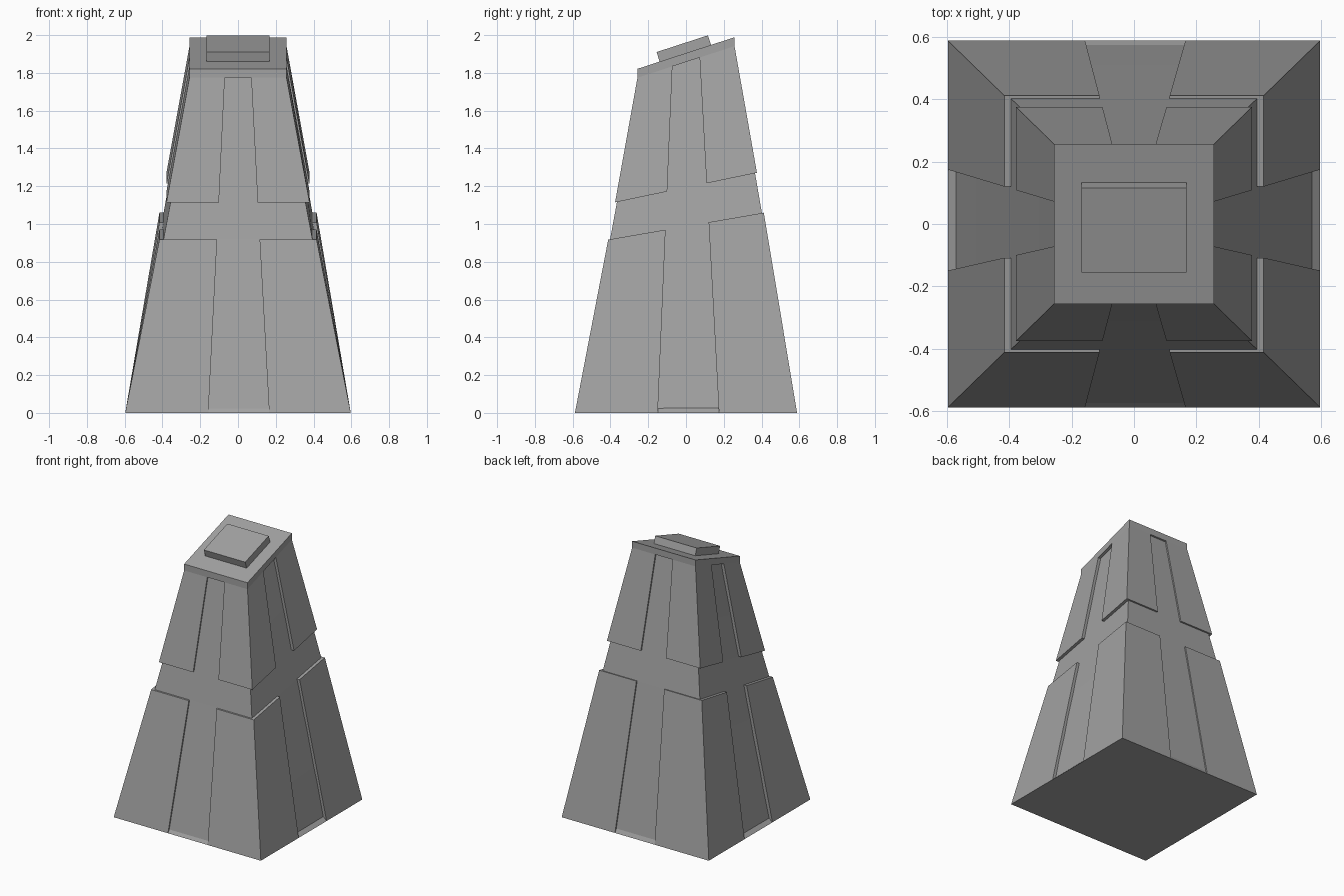
import bpy
from math import atan
from mathutils import Matrix

cube = bpy.data.objects.get("Cube")
if cube:
    bpy.data.objects.remove(cube, do_unlink=True)

stone = bpy.data.materials.new("grey_stone")
stone.use_nodes = True
GREY = (0.36, 0.36, 0.36, 1)
stone.diffuse_color = GREY
stone.node_tree.nodes["Principled BSDF"].inputs["Base Color"].default_value = GREY

SLOPE = 0.325                  # tilt of the roof
LEDGE, LOW, HIGH = 0.0135, 0.532, 0.642   # fractions of the tower height


def half(t):
    """Half width and half depth of the tower at height fraction t."""
    return 0.597 - 0.34 * t, 0.588 - 0.331 * t


def level(y, t):
    return t * (1.858 + SLOPE * y)


def loft(name, rings):
    """Closed solid through a stack of four-cornered rings."""
    verts = [p for ring in rings for p in ring]
    last = len(verts) - 4
    faces = [(3, 2, 1, 0), tuple(range(last, last + 4))]
    for r in range(0, last, 4):
        for i in range(4):
            j = (i + 1) % 4
            faces.append((r + i, r + j, r + j + 4, r + i + 4))
    mesh = bpy.data.meshes.new(name)
    mesh.from_pydata(verts, [], faces)
    mesh.materials.append(stone)
    obj = bpy.data.objects.new(name, mesh)
    bpy.context.collection.objects.link(obj)
    return obj


def rect(x0, x1, y0, y1, t, lift=0):
    x0, x1 = sorted((x0, x1))
    y0, y1 = sorted((y0, y1))
    return [(x, y, level(y, t) + lift)
            for x, y in ((x0, y0), (x1, y0), (x1, y1), (x0, y1))]


def tower_ring(t, inset_x=0, inset_y=0, lift=0):
    x, y = half(t)
    x, y = x - inset_x, y - inset_y
    return rect(-x, x, -y, y, t, lift)


# Recessed core, flaring to the full outline at its foot
heights = [LEDGE, 0.2, 0.4, LOW, HIGH, 0.8, 1]
loft("core", [tower_ring(0)] + [tower_ring(t, 0.022, 0.01) for t in heights])


# Raised corner panels in two tiers, leaving cross-shaped grooves
def panel_ring(t, sx, sy):
    x, y = half(t)
    groove_x = sx * (0.161 - 0.091 * t) + 0.004 * (1 - t)
    groove_y = sy * (0.162 - 0.09 * t) + 0.0125 * (1 - t)
    return rect(groove_x, sx * x, groove_y, sy * y, t)


for tier, bottom, top in (("lower", 0, LOW), ("upper", HIGH, 1)):
    for end, sy in (("front", -1), ("back", 1)):
        for side, sx in (("left", 1), ("right", -1)):
            loft(f"{tier}_panel_{end}_{side}",
                 [panel_ring(bottom, sx, sy), panel_ring(top, sx, sy)])

# Slanted cap with vertical edges
loft("cap", [tower_ring(1), tower_ring(1, lift=0.047)])

# Block lying on the slanted cap
block = loft("roof_block", [[(x, y, z) for x, y in
             ((-0.168, -0.143), (0.168, -0.143), (0.168, 0.143), (-0.168, 0.143))]
             for z in (-0.032, 0.032)])
block.data.transform(Matrix.Translation((0, -0.01, 1.924))
                     @ Matrix.Rotation(atan(SLOPE), 4, 'X'))
